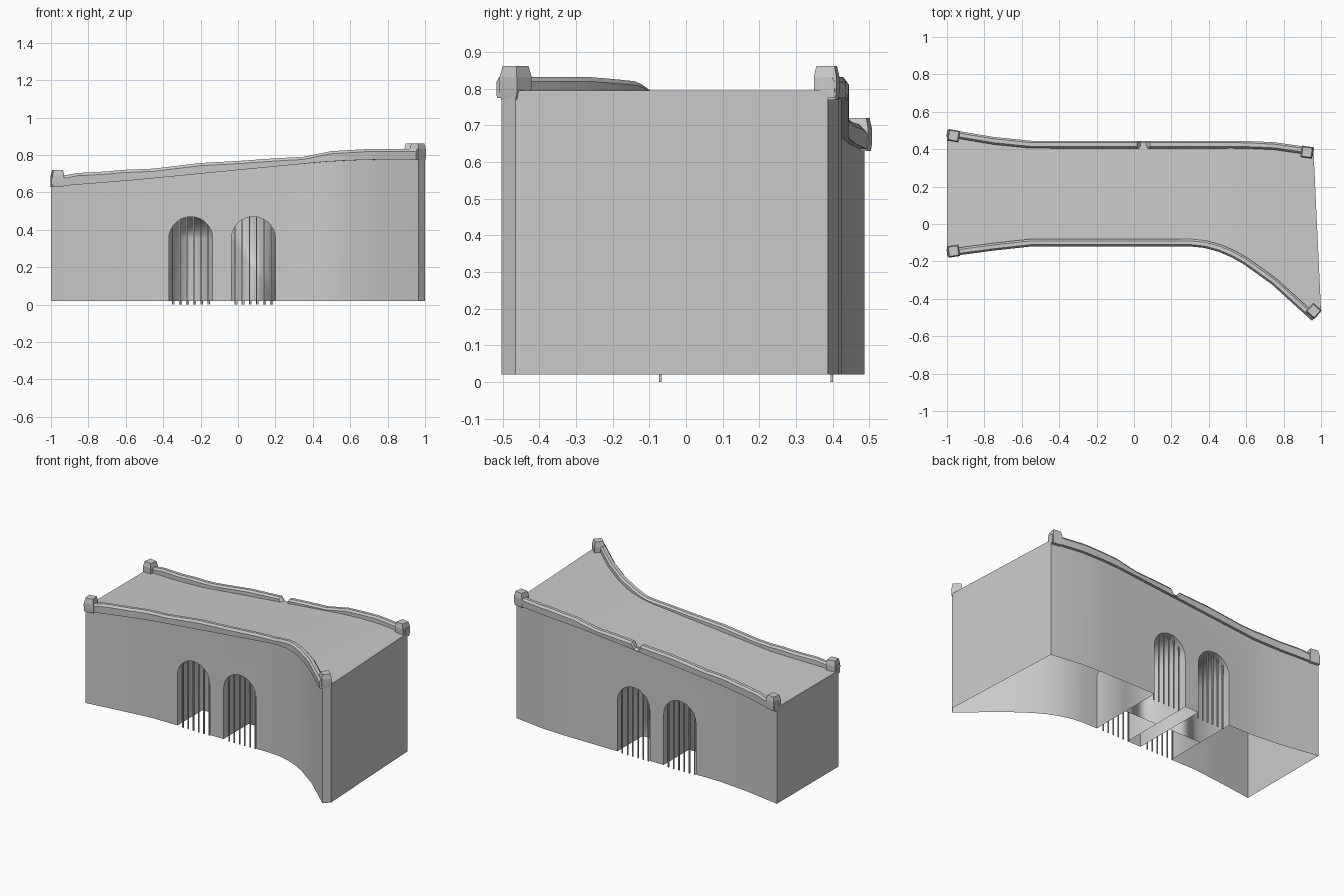
import bpy, bmesh, math
from mathutils import Vector, Matrix

if "Cube" in bpy.data.objects:
    bpy.data.objects.remove(bpy.data.objects["Cube"])

FLOOR, LIP, MID_Y = 0.02, 0.02, 0.1625
FRONT = [(-1, -.155), (-.75, -.122), (-.55, -.10), (.3, -.10), (.38, -.108), (.46, -.13),
         (.53, -.16), (.6, -.2), (.75, -.308), (.965, -.503)]
BACK = [(-1, .487), (-.75, .445), (-.55, .425), (.3, .425), (.38, .425), (.46, .425),
        (.53, .425), (.6, .424), (.75, .417), (.96, .387)]
CORNER = (1, -.465)
BASE = [(-1, .63), (-.55, .666), (.3, .748), (.46, .763), (.6, .771), (.75, .775), (1, .775)]
TOP = [(-1, .69), (-.93, .69), (-.86, .703), (-.7, .712), (-.62, .72), (-.45, .727), (-.2, .757),
       (0, .768), (.2, .782), (.35, .79), (.5, .82), (.7, .832), (1, .832)]
ARCHES = [(-.37, -.135), (-.035, .20)]


def interp(table, x):
    for (a, va), (b, vb) in zip(table, table[1:]):
        if x <= b:
            return va + (vb - va) * max(0, x - a) / (b - a)
    return table[-1][1]


def finish(name, bm, angle=30):
    bmesh.ops.remove_doubles(bm, verts=bm.verts, dist=1e-5)
    bmesh.ops.recalc_face_normals(bm, faces=bm.faces)
    me = bpy.data.meshes.new(name)
    bm.to_mesh(me)
    bm.free()
    ob = bpy.data.objects.new(name, me)
    bpy.context.collection.objects.link(ob)
    bpy.ops.object.select_all(action='DESELECT')
    ob.select_set(True)
    bpy.context.view_layer.objects.active = ob
    bpy.ops.object.shade_smooth_by_angle(angle=math.radians(angle))


def face(bm, pts):
    bm.faces.new([bm.verts.new(p) for p in pts])


def deck_z(x):
    return interp(BASE, x) + LIP


def arch_outline(x0, x1, n=14):
    r, cx, spring = (x1 - x0) / 2, (x0 + x1) / 2, .47 - (x1 - x0) / 2
    arc = [(cx - r * math.cos(math.pi * i / n), spring + r * math.sin(math.pi * i / n))
           for i in range(n + 1)]
    return [(x0, FLOOR)] + arc + [(x1, FLOOR)]


# Hollow bridge body: walls, deck and end faces, open underneath
bm = bmesh.new()


def wall_panel(p, q, holes=()):
    bottom = [(p[0], p[1], FLOOR)]
    for h in holes:
        bottom += [(x, p[1], z) for x, z in arch_outline(*h)]
    face(bm, bottom + [(q[0], q[1], FLOOR), (q[0], q[1], deck_z(q[0])), (p[0], p[1], deck_z(p[0]))])


for path in (FRONT, BACK):
    for i, (p, q) in enumerate(zip(path, path[1:])):
        wall_panel(p, q, ARCHES if i == 2 else ())
for p, q in ((FRONT[-1], CORNER), (CORNER, BACK[-1]), (BACK[0], FRONT[0])):
    wall_panel(p, q)
up = lambda p: (p[0], p[1], deck_z(p[0]))
for i in range(len(FRONT) - 1):
    face(bm, [up(FRONT[i]), up(FRONT[i + 1]), up(BACK[i + 1]), up(BACK[i])])
face(bm, [up(FRONT[-1]), up(CORNER), up(BACK[-1])])
finish("bridge_body", bm)

# Arched alcoves, closed by a shared panel halfway through the bridge
for n, a in enumerate(ARCHES):
    bm = bmesh.new()
    out = arch_outline(*a)
    for y in (FRONT[2][1], BACK[2][1]):
        for (xa, za), (xb, zb) in zip(out, out[1:]):
            face(bm, [(xa, y, za), (xb, y, zb), (xb, MID_Y, zb), (xa, MID_Y, za)])
    face(bm, [(x, MID_Y, z) for x, z in out])
    finish(f"arch_alcove_{n + 1}", bm)

# Upright bars in each opening
for side, y, shift in (("front", -.07, 0), ("back", .398, .008)):
    bm = bmesh.new()
    for x0, x1 in ARCHES:
        r, cx = (x1 - x0) / 2, (x0 + x1) / 2
        for i in range(6):
            x = x0 + .02 + i * .038 + shift
            x = min(x, x1 - .008)
            h = .47 - r + math.sqrt(r * r - (x - cx) ** 2)
            bmesh.ops.create_cube(bm, size=1, matrix=Matrix.Translation((x, y, h / 2))
                                  @ Matrix.Diagonal((.007, .007, h, 1)))
    finish(f"{side}_bars", bm)


# Parapets: a chamfered section swept along each deck edge
def parapet(name, path, side, dips=()):
    xs = sorted({p[0] for p in path} | {d[0] for d in dips}
                | {t[0] for t in TOP if path[0][0] < t[0] < path[-1][0]})
    bm = bmesh.new()
    rings = []
    for x in xs:
        y = interp(path, x)
        e = .03
        xa, xb = max(x - e, -1), min(x + e, path[-1][0])
        t = Vector((xb - xa, interp(path, xb) - interp(path, xa))).normalized()
        nrm = Vector((-t.y, t.x)) * side
        b = interp(BASE, x)
        top = interp(TOP, x) - dict(dips).get(x, 0)
        sec = [(-.02, b), (-.02, top - .012), (-.01, top), (.01, top), (.02, top - .014), (.018, b)]
        rings.append([bm.verts.new((x + nrm.x * o, y + nrm.y * o, z)) for o, z in sec])
    for r, s in zip(rings, rings[1:]):
        for k in range(6):
            bm.faces.new([r[k], r[(k + 1) % 6], s[(k + 1) % 6], s[k]])
    bm.faces.new(rings[0])
    bm.faces.new(rings[-1])
    finish(name, bm, 25)


parapet("front_parapet", FRONT, -1)
parapet("back_parapet", BACK, 1, [(.015, 0), (.035, .03), (.065, .03), (.085, 0)])

# Corner posts with tapered caps
POSTS = [("front_left", -.965, -.145, 8, .63, .72), ("back_left", -.965, .472, -10, .63, .72),
         ("front_right", .961, -.465, -41, .77, .862), ("back_right", .925, .384, -8, .77, .862)]
for name, x, y, ang, z0, z1 in POSTS:
    bm = bmesh.new()
    rings = []
    for half, z in ((.028, z0), (.031, z0 + .02), (.031, z1 - .03), (.025, z1)):
        rings.append([bm.verts.new((sx * half, sy * half, z))
                      for sx, sy in ((-1, -1), (1, -1), (1, 1), (-1, 1))])
    for r, s in zip(rings, rings[1:]):
        for k in range(4):
            bm.faces.new([r[k], r[(k + 1) % 4], s[(k + 1) % 4], s[k]])
    bm.faces.new(rings[0])
    bm.faces.new(rings[-1])
    bm.transform(Matrix.Translation((x, y, 0)) @ Matrix.Rotation(math.radians(ang), 4, 'Z'))
    finish(f"{name}_post", bm, 10)
